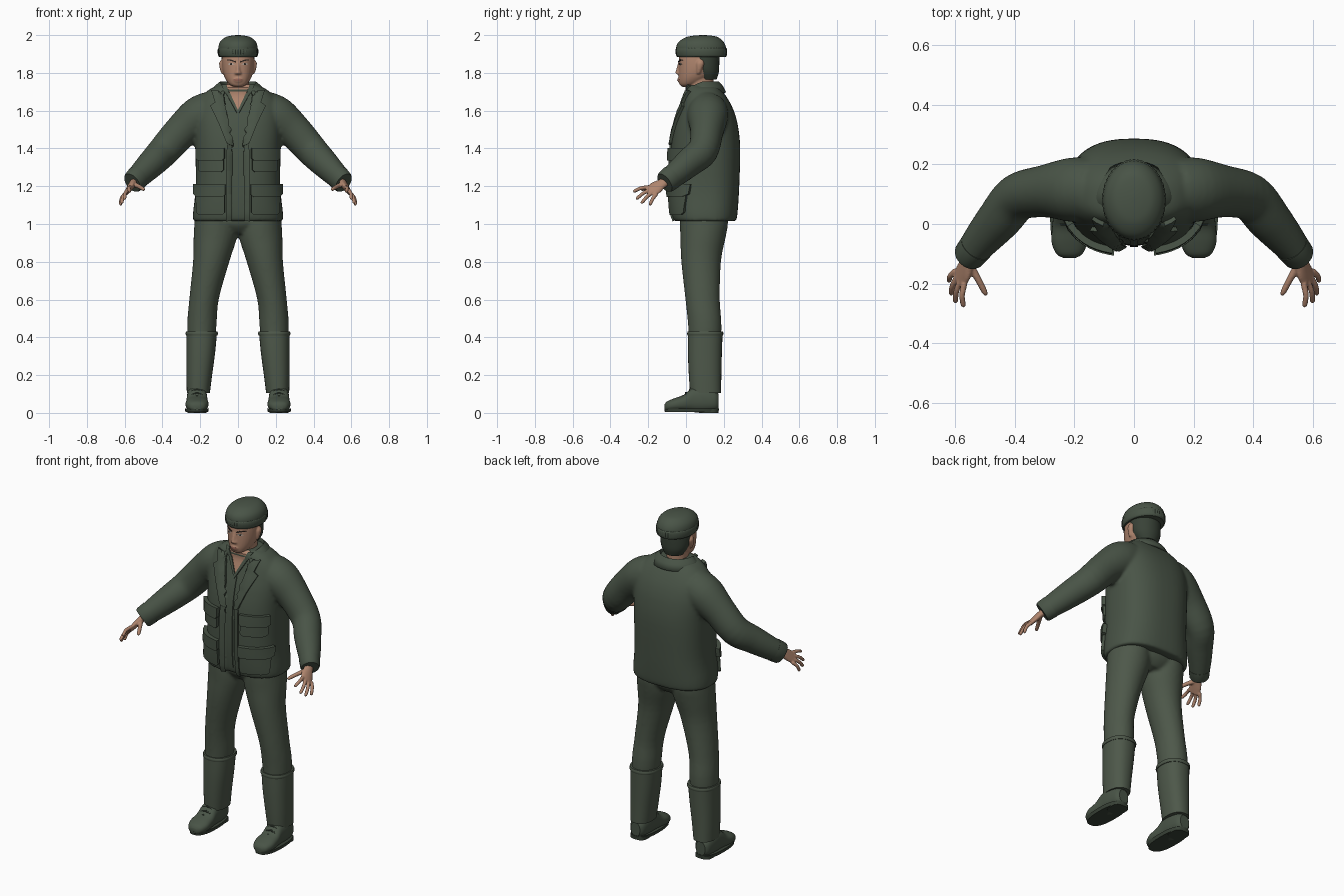
import bpy, bmesh, math
from mathutils import Vector
from mathutils.bvhtree import BVHTree

if "Cube" in bpy.data.objects:
    bpy.data.objects.remove(bpy.data.objects["Cube"])

X, Y, Z = Vector((1, 0, 0)), Vector((0, 1, 0)), Vector((0, 0, 1))
SIDES = (("left", 1), ("right", -1))


def material(name, r, g, b):
    m = bpy.data.materials.new(name)
    m.use_nodes = True
    m.diffuse_color = (r, g, b, 1)
    m.node_tree.nodes["Principled BSDF"].inputs["Base Color"].default_value = (r, g, b, 1)
    return m


jacket_green = material("jacket green", .066, .088, .062)
trouser_green = material("trouser green", .075, .097, .068)
dark_green = material("dark green", .04, .054, .038)
skin = material("skin", .43, .235, .155)
lip = material("lip", .3, .13, .095)
dark = material("dark brown", .03, .022, .018)
white = material("eye white", .5, .45, .4)


def refine(rows, k=4):
    """Smooth a list of number rows with a Catmull-Rom curve."""
    out = []
    for i in range(len(rows) - 1):
        a, b = rows[max(i - 1, 0)], rows[i]
        c, d = rows[i + 1], rows[min(i + 2, len(rows) - 1)]
        for j in range(k):
            t = j / k
            out.append([q + .5 * t * (r - p + t * (2 * p - 5 * q + 4 * r - s + t * (3 * (q - r) + s - p)))
                        for p, q, r, s in zip(a, b, c, d)])
    return out + [list(rows[-1])]


def sweep(bm, rows, ref, axis=None, n=32, power=2, rib=0):
    """Rows are x, y, z, radius along ref, radius across."""
    pts = [Vector(r[:3]) for r in rows]
    rings = []
    for i, row in enumerate(rows):
        t = axis or (pts[min(i + 1, len(pts) - 1)] - pts[max(i - 1, 0)]).normalized()
        u = (ref - ref.dot(t) * t).normalized()
        v = t.cross(u)
        ring = []
        for j in range(n):
            c, s = math.cos(j * math.tau / n), math.sin(j * math.tau / n)
            c, s = (math.copysign(abs(q) ** (2 / power), q) for q in (c, s))
            k = 1 - rib * (j % 2)
            ring.append(bm.verts.new(pts[i] + u * row[3] * c * k + v * row[4] * s * k))
        rings.append(ring)
    for a, b in zip(rings, rings[1:]):
        for j in range(n):
            bm.faces.new((a[j], a[(j + 1) % n], b[(j + 1) % n], b[j]))
    bm.faces.new(rings[0][::-1])
    bm.faces.new(rings[-1])


def column(bm, rows, s=1, **kw):
    """Rows are z, centre x, centre y, radius x, radius y."""
    sweep(bm, refine([(s * x, y, z, a, b) for z, x, y, a, b in rows]), X, Z, **kw)


def finish(name, bm, mat, voxel=0, sharp=40):
    """Make the object; voxel above zero fuses overlapping pieces."""
    bmesh.ops.recalc_face_normals(bm, faces=bm.faces[:])
    me = bpy.data.meshes.new(name)
    for f in bm.faces:
        f.smooth = True
    for e in bm.edges:
        e.smooth = e.calc_face_angle(0) < math.radians(sharp)
    bm.to_mesh(me)
    bm.free()
    ob = bpy.data.objects.new(name, me)
    bpy.context.collection.objects.link(ob)
    if voxel:
        m = ob.modifiers.new("fuse", "REMESH")
        m.mode, m.voxel_size, m.use_smooth_shade = "VOXEL", voxel, True
        m = ob.modifiers.new("soften", "SMOOTH")
        m.factor, m.iterations = .5, 4
        dg = bpy.context.evaluated_depsgraph_get()
        ob.data = bpy.data.meshes.new_from_object(ob.evaluated_get(dg))
        ob.modifiers.clear()
    ob.data.materials.clear()
    ob.data.materials.append(mat)
    return ob


def surface(ob):
    return BVHTree.FromPolygons([v.co for v in ob.data.vertices],
                                [tuple(p.vertices) for p in ob.data.polygons])


def patch(name, outline, tree, thick, mat, s=1, step=.02):
    """Raised panel with an x, z outline, laid on the front of a surface."""
    bm = bmesh.new()
    bm.faces.new([bm.verts.new((s * x, -1, z)) for x, z in outline])
    for axis, k in ((X, 0), (Z, 1)):
        vals = [s * p[0] if k == 0 else p[1] for p in outline]
        q = math.floor(min(vals) / step) + 1
        while q * step < max(vals) - 1e-4:
            bmesh.ops.bisect_plane(bm, geom=bm.verts[:] + bm.edges[:] + bm.faces[:],
                                   plane_co=axis * q * step, plane_no=axis)
            q += 1
    lift = {}
    for v in bm.verts:
        hit, nor, *_ = tree.ray_cast(v.co, Y)
        if hit is None:
            hit, nor, *_ = tree.find_nearest(Vector((v.co.x, 0, v.co.z)))
        v.co = hit - nor * .004
        lift[v] = nor * (thick + .004)
    low = [(list(f.verts)) for f in bm.faces]
    rim = [tuple(e.verts) for e in bm.edges if e.is_boundary]
    top = {v: bm.verts.new(v.co + d) for v, d in lift.items()}
    for f in low:
        bm.faces.new([top[v] for v in f])
    for a, b in rim:
        bm.faces.new((a, b, top[b], top[a]))
    return finish(name, bm, mat)


def box(x0, x1, z0, z1, cut=.012):
    return [(x0, z1), (x1, z1), (x1, z0 + cut), (x1 - cut, z0), (x0 + cut, z0), (x0, z0 + cut)]


# Jacket: body and sleeves fused, with a sunken front opening
bm = bmesh.new()
column(bm, [(1.015, 0, .10, .238, .165), (1.06, 0, .098, .238, .175), (1.2, 0, .098, .224, .184),
            (1.4, 0, .103, .226, .184), (1.52, 0, .107, .23, .168), (1.6, 0, .108, .225, .145),
            (1.66, 0, .103, .205, .12), (1.71, 0, .093, .155, .095), (1.737, 0, .085, .1, .078)],
       n=48, power=2.5)
arm = [(.14, .115, 1.6, .105, .105), (.21, .115, 1.565, .108, .108), (.3, .11, 1.49, .092, .088),
       (.39, .09, 1.39, .085, .08), (.45, .02, 1.328, .077, .075), (.51, -.05, 1.268, .067, .063),
       (.556, -.108, 1.222, .058, .05)]
for _, s in SIDES:
    sweep(bm, refine([(s * x, *r) for x, *r in arm]), Z)
jacket = finish("jacket", bm, jacket_green, voxel=.01)
for v in jacket.data.vertices:
    gap = .042 + max(0, v.co.z - 1.45) * .2
    if v.co.y < .05 and abs(v.co.x) < gap and v.co.z < 1.7:
        v.co.y += .014
cloth = surface(jacket)

# Shirt front and open neck
patch("shirt_placket", box(-.013, .013, 1.05, 1.59, .004), cloth, .005, jacket_green)
patch("neck_opening", [(0, 1.6), (.065, 1.735), (-.065, 1.735)], cloth, .004, skin)
for side, s in SIDES:
    patch(side + "_shirt_collar", [(0, 1.575), (0, 1.6), (.06, 1.73), (.085, 1.73)], cloth, .01, jacket_green, s)
    patch(side + "_lapel", [(.036, 1.41), (.052, 1.56), (.085, 1.7), (.135, 1.7), (.118, 1.64),
                            (.142, 1.622), (.095, 1.52), (.06, 1.43)], cloth, .016, jacket_green, s)
    patch(side + "_front_edge", [(.042, 1.02), (.036, 1.42), (.058, 1.42), (.064, 1.02)], cloth, .01, jacket_green, s)
    patch(side + "_chest_pocket", box(.075, .2, 1.275, 1.385), cloth, .014, jacket_green, s)
    patch(side + "_chest_flap", box(.07, .205, 1.335, 1.4), cloth, .022, jacket_green, s)
    patch(side + "_hip_pocket", box(.07, .21, 1.05, 1.195), cloth, .016, jacket_green, s)
    patch(side + "_hip_flap", box(.065, .215, 1.145, 1.21), cloth, .024, jacket_green, s)

# Turned-down collar, open at the front
bm = bmesh.new()
grid = []
for i in range(33):
    a = math.radians(38 + i * 284 / 32)
    drop = .04 * max(0, math.cos(a))
    grid.append([bm.verts.new((rx * math.sin(a), .085 - ry * math.cos(a), z - drop))
                 for rx, ry, z in ((.138, .122, 1.695), (.118, .105, 1.728), (.097, .09, 1.748), (.085, .078, 1.7))])
for a, b in zip(grid, grid[1:]):
    for j in range(3):
        bm.faces.new((a[j], b[j], b[j + 1], a[j + 1]))
collar = finish("jacket_collar", bm, jacket_green, sharp=80)
m = collar.modifiers.new("thickness", "SOLIDIFY")
m.thickness, m.offset = .012, 0

# Trousers: two legs and a seat fused
bm = bmesh.new()
column(bm, [(.95, 0, .1, .1, .085), (1.0, 0, .097, .2, .122), (1.08, 0, .097, .2, .125)])
leg = [(.2, .2, .1, .06, .075), (.45, .192, .1, .077, .088), (.6, .18, .088, .078, .091),
       (.8, .142, .08, .096, .105), (.93, .12, .09, .115, .12), (1, .117, .095, .114, .127), (1.08, .115, .095, .11, .125)]
for _, s in SIDES:
    column(bm, leg, s)
finish("trousers", bm, trouser_green, voxel=.01)

for side, s in SIDES:
    # Gaiter with a rolled top edge
    bm = bmesh.new()
    column(bm, [(.105, .21, .104, .061, .082), (.2, .205, .101, .068, .086),
                (.32, .197, .1, .076, .09), (.43, .192, .102, .081, .092)], s, power=2.3)
    column(bm, [(.41, .192, .102, .083, .094), (.42, .192, .102, .086, .096), (.432, .192, .102, .083, .093)], s, power=2.3)
    finish(side + "_gaiter", bm, trouser_green)
    # Shoe with sole, heel and laces
    bm = bmesh.new()
    shoe = [(.172, .06, .03, .04), (.15, .065, .046, .055), (.09, .072, .054, .07), (.035, .07, .054, .066),
            (-.01, .052, .058, .044), (-.06, .044, .06, .034), (-.1, .036, .044, .025), (-.114, .03, .02, .014)]
    sweep(bm, refine([(s * .217, y, z, a, b) for y, z, a, b in shoe]), X, Y, power=2.4)
    finish(side + "_shoe", bm, jacket_green)
    bm = bmesh.new()
    column(bm, [(.004, .218, .03, .06, .142), (.024, .218, .03, .064, .145)], s, power=2.5)
    column(bm, [(0, .217, .12, .05, .052), (.02, .217, .12, .05, .052)], s, power=3)
    finish(side + "_sole", bm, dark_green)
    bm = bmesh.new()
    for i in range(3):
        y, z = .02 - .02 * i, .125 - .018 * i
        sweep(bm, [(s * (.217 + d), y, z - .012 * (d != 0), .005, .005) for d in (-.03, 0, .03)], Z, n=8)
    finish(side + "_laces", bm, dark_green)
    # Sleeve cuff
    bm = bmesh.new()
    sweep(bm, [(s * .53, -.076, 1.248, .065, .058), (s * .554, -.106, 1.224, .062, .054),
               (s * .56, -.113, 1.218, .056, .048)], Z)
    finish(side + "_cuff", bm, jacket_green)
    # Hand: palm, four fingers and thumb fused
    bm = bmesh.new()
    spread = Vector((.45 * s, .68, -.58)).normalized()
    palm = [(.54, -.09, 1.235, .026, .02), (.557, -.125, 1.215, .028, .019),
            (.572, -.16, 1.192, .038, .016), (.588, -.19, 1.168, .036, .012)]
    sweep(bm, refine([(s * x, *r) for x, *r in palm]), spread, n=20)
    knuckle = Vector((s * .584, -.178, 1.177))
    tips = ((.574, -.28, 1.172), (.602, -.265, 1.132), (.617, -.238, 1.11), (.624, -.193, 1.1))
    for i, tip in enumerate(tips):
        a, b = knuckle + spread * (i - 1.5) * .021, Vector((s * tip[0], *tip[1:]))
        mid = a.lerp(b, .5) + Vector((s * .006, 0, .006))
        sweep(bm, refine([(*a, .011, .011), (*mid, .01, .01), (*a.lerp(b, .9), .009, .009), (*b, .004, .004)]), spread, n=10)
    sweep(bm, refine([(s * .555, -.135, 1.21, .015, .015), (s * .527, -.18, 1.2, .012, .012),
                      (s * .502, -.228, 1.185, .01, .01), (s * .497, -.24, 1.18, .004, .004)]), Z, n=10)
    finish(side + "_hand", bm, skin, voxel=.004)

# Head, neck, nose, chin and ears fused
bm = bmesh.new()
column(bm, [(1.726, 0, .0, .02, .02), (1.737, 0, .012, .043, .045), (1.76, 0, .033, .062, .071),
            (1.79, 0, .052, .076, .091), (1.83, 0, .064, .084, .103), (1.88, 0, .068, .085, .105),
            (1.93, 0, .075, .08, .1), (1.97, 0, .075, .04, .05)], power=2.2)
column(bm, [(1.64, 0, .085, .07, .07), (1.7, 0, .08, .06, .066), (1.8, 0, .08, .058, .066)])
column(bm, [(1.788, 0, -.03, .015, .008), (1.798, 0, -.037, .02, .019), (1.81, 0, -.036, .013, .018),
            (1.855, 0, -.03, .01, .012)], n=16)
column(bm, [(1.75, 0, -.028, .022, .012), (1.764, 0, -.033, .025, .013), (1.776, 0, -.028, .02, .012)], n=16)
for _, s in SIDES:
    column(bm, [(1.795, .082, .066, .006, .008), (1.82, .086, .07, .01, .014), (1.85, .089, .075, .011, .019),
                (1.868, .086, .075, .006, .01)], s, n=16)
face = surface(finish("head", bm, skin, voxel=.005))

# Painted face details
patch("lips", [(-.026, 1.764), (-.008, 1.77), (.008, 1.77), (.026, 1.764), (.01, 1.757), (-.01, 1.757)], face, .002, lip, step=.008)
for side, s in SIDES:
    patch(side + "_eye", [(.018, 1.846), (.03, 1.852), (.042, 1.852), (.052, 1.846), (.036, 1.841)], face, .002, white, s, .008)
    patch(side + "_iris", [(.03, 1.851), (.04, 1.851), (.041, 1.843), (.03, 1.843)], face, .003, dark, s, .008)
    patch(side + "_eyebrow", [(.014, 1.862), (.04, 1.872), (.062, 1.868), (.04, 1.864), (.014, 1.856)], face, .004, dark, s, .008)

# Hair below the cap
bm = bmesh.new()
column(bm, [(1.765, 0, .115, .055, .047), (1.8, 0, .107, .076, .066), (1.84, 0, .098, .086, .078), (1.91, 0, .09, .089, .087)])
finish("hair", bm, dark_green)

# Cap crown and ribbed rim
bm = bmesh.new()
column(bm, [(1.9, 0, .082, .102, .13), (1.935, 0, .08, .104, .132), (1.965, 0, .08, .094, .118),
            (1.988, 0, .085, .068, .086), (1.997, 0, .088, .036, .048), (2, 0, .09, .006, .008)], n=40)
finish("cap_crown", bm, jacket_green)
bm = bmesh.new()
column(bm, [(1.884, 0, .082, .098, .128), (1.892, 0, .082, .105, .134), (1.912, 0, .081, .108, .137),
            (1.928, 0, .081, .106, .135), (1.933, 0, .081, .1, .128)], n=96, rib=.018)
finish("cap_rim", bm, jacket_green)
